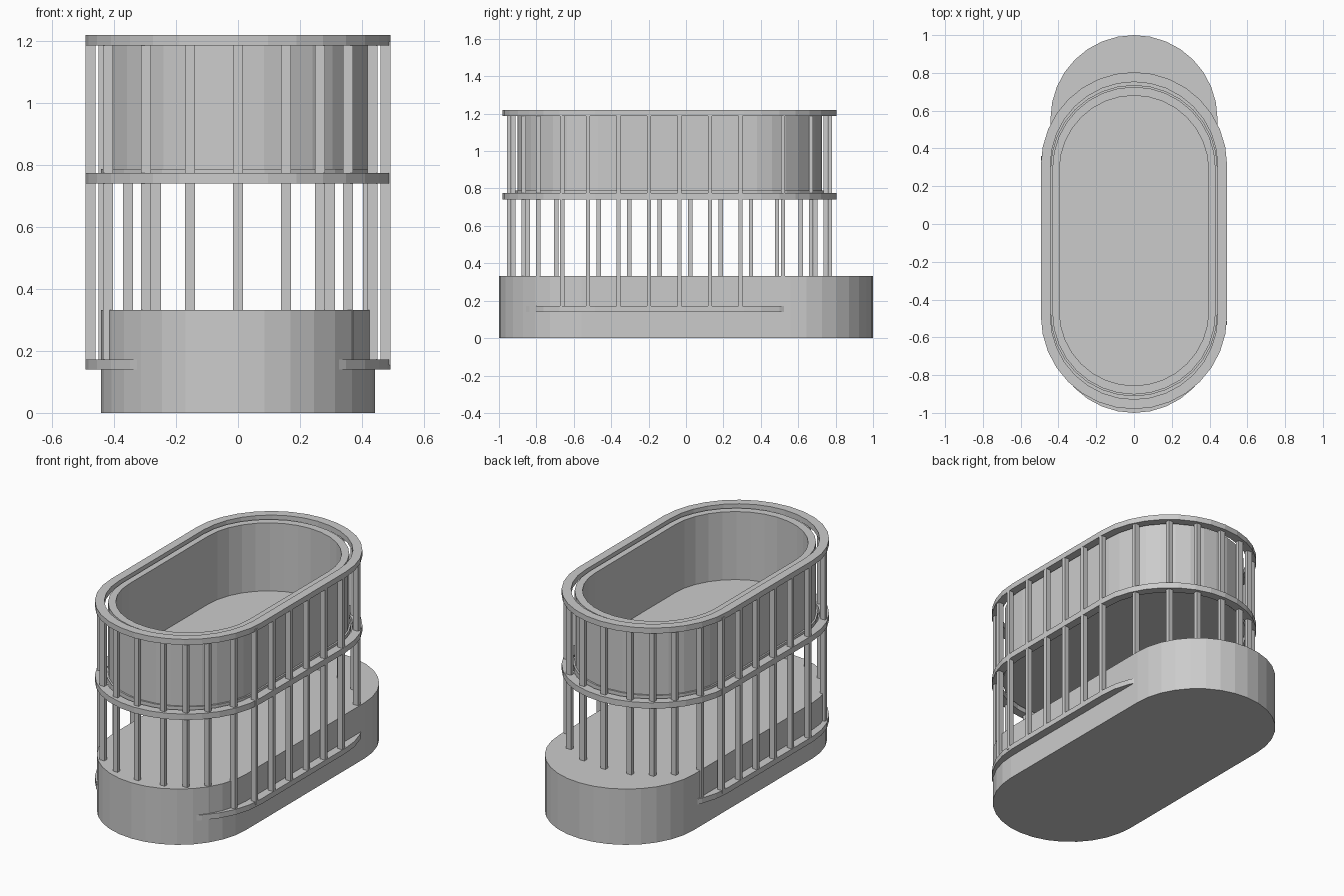
import bpy, bmesh, math

if "Cube" in bpy.data.objects:
    bpy.data.objects.remove(bpy.data.objects["Cube"])

CY = -0.088   # centre of the railing and tub along y
SEG = 16      # facets per rounded end


def stadium(rx, half_len, cy):
    """Outline with straight sides and rounded ends."""
    s = half_len - rx
    pts = []
    for end, start in ((1, 0), (-1, math.pi)):
        for i in range(SEG + 1):
            a = start + math.pi * i / SEG
            pts.append((rx * math.cos(a), cy + end * s + rx * math.sin(a)))
    return pts


def loft(name, sections, cy, cap=True):
    """Joins stadium sections (rx, half length, z); closes ends, or wraps into a ring."""
    bm = bmesh.new()
    loops = [[bm.verts.new((x, y, z)) for x, y in stadium(rx, h, cy)]
             for rx, h, z in sections]
    pairs = list(zip(loops, loops[1:]))
    if cap:
        bm.faces.new(loops[0])
        bm.faces.new(loops[-1])
    else:
        pairs.append((loops[-1], loops[0]))
    n = len(loops[0])
    for a, b in pairs:
        for i in range(n):
            j = (i + 1) % n
            bm.faces.new((a[i], a[j], b[j], b[i]))
    bmesh.ops.recalc_face_normals(bm, faces=bm.faces)
    return finish(name, bm)


def finish(name, bm):
    me = bpy.data.meshes.new(name)
    bm.to_mesh(me)
    bm.free()
    ob = bpy.data.objects.new(name, me)
    bpy.context.collection.objects.link(ob)
    return ob


# Solid base
loft("base", [(0.442, 1.0, 0), (0.442, 1.0, 0.332)], 0)

# Three railing rings
for name, z0, z1 in (("lower_ring", 0.14, 0.172), ("middle_ring", 0.74, 0.775),
                     ("upper_ring", 1.187, 1.22)):
    loft(name, [(0.493, 0.892, z0), (0.493, 0.892, z1),
                (0.443, 0.84, z1), (0.443, 0.84, z0)], CY, cap=False)

# Open tub with a floor, and the thin plate below it
loft("tub", [(0.432, 0.814, 0.76), (0.432, 0.814, 1.205),
             (0.395, 0.768, 1.205), (0.395, 0.768, 0.80)], CY)
loft("tub_plate", [(0.442, 0.824, 0.755), (0.442, 0.824, 0.788)], CY)

# Upright bars: one half of the path, repeated by a half turn
bars = [(0, -0.858)]
for x in (0.155, 0.265, 0.355, 0.435):
    bars.append((x, -0.40 - 0.46 * math.cos(math.asin(x / 0.47))))
bars += [(0.476, -0.436 + 0.163 * i) for i in range(6)]
for x in (0.42, 0.297, 0.155):
    bars.append((x, 0.40 + 0.46 * math.cos(math.asin(x / 0.47))))

bm = bmesh.new()
Z0, Z1 = 0.155, 1.2
for turn in (1, -1):
    for x, y in bars:
        vs = bmesh.ops.create_cube(bm, size=1)["verts"]
        bmesh.ops.scale(bm, vec=(0.032, 0.023, Z1 - Z0), verts=vs)
        bmesh.ops.translate(bm, vec=(turn * x, CY + turn * y, (Z0 + Z1) / 2), verts=vs)
finish("railing_bars", bm)
